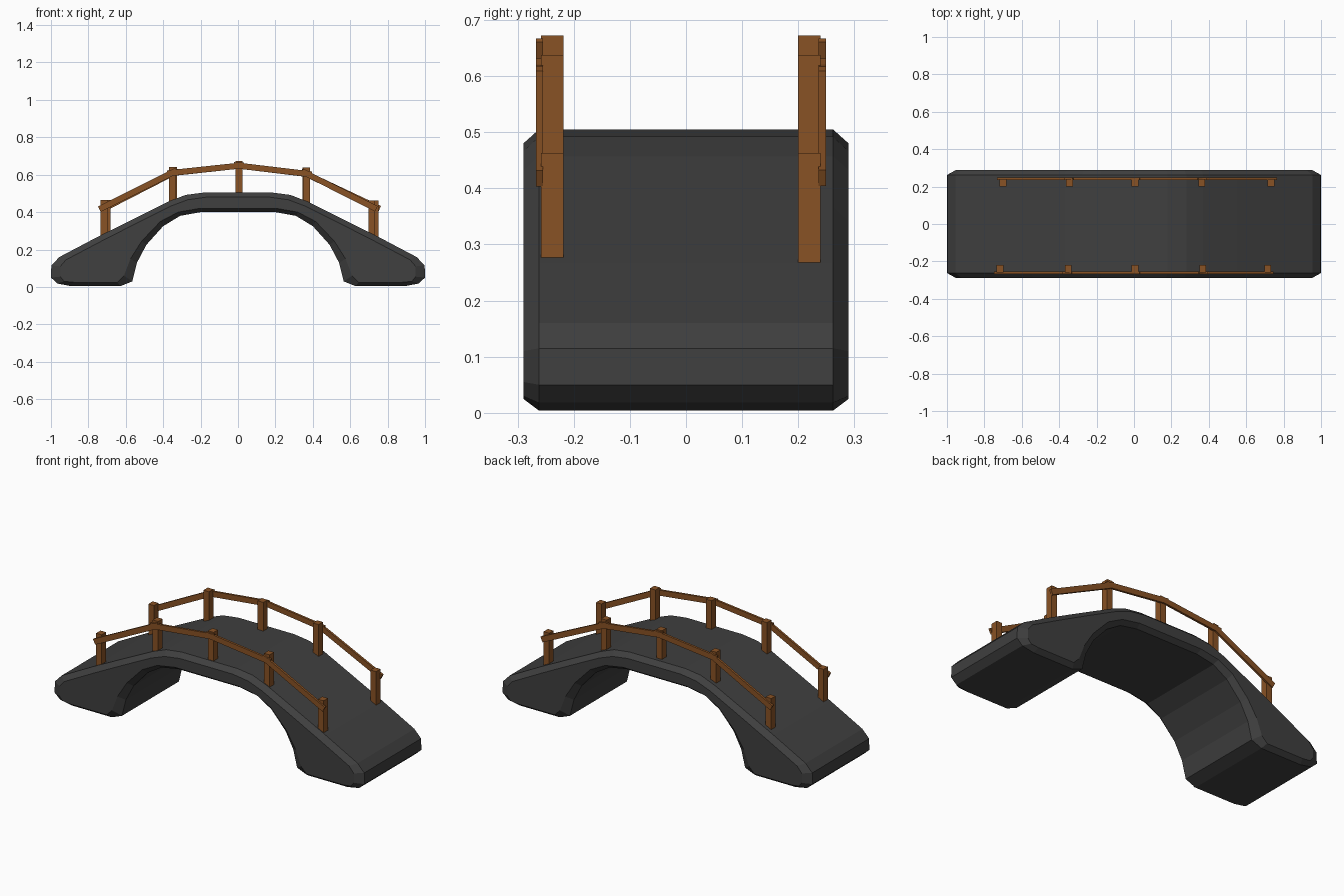
import bpy, bmesh, math
from mathutils import Vector

if "Cube" in bpy.data.objects:
    bpy.data.objects.remove(bpy.data.objects["Cube"])


def material(name, rgb):
    m = bpy.data.materials.new(name)
    m.diffuse_color = (*rgb, 1)
    m.use_nodes = True
    m.node_tree.nodes["Principled BSDF"].inputs["Base Color"].default_value = m.diffuse_color
    return m


stone = material("dark_stone", (0.05, 0.05, 0.05))
wood = material("brown_wood", (0.25, 0.085, 0.018))


def add_object(name, bm, mat):
    bmesh.ops.recalc_face_normals(bm, faces=bm.faces)
    mesh = bpy.data.meshes.new(name)
    bm.to_mesh(mesh)
    bm.free()
    mesh.materials.append(mat)
    obj = bpy.data.objects.new(name, mesh)
    bpy.context.collection.objects.link(obj)
    return obj


# Arch half profile: outline x, z, then the chamfered side-face outline x, z
HALF = [
    (0.18, 0.505, 0.17, 0.48), (0.28, 0.492, 0.27, 0.466),
    (0.37, 0.457, 0.36, 0.432), (0.55, 0.368, 0.54, 0.342),
    (0.75, 0.268, 0.73, 0.245), (0.955, 0.16, 0.92, 0.145),
    (0.998, 0.115, 0.95, 0.11), (1.0, 0.05, 0.95, 0.055),
    (0.965, 0.018, 0.93, 0.03), (0.89, 0.004, 0.88, 0.025),
    (0.63, 0.004, 0.645, 0.025), (0.565, 0.03, 0.61, 0.06),
    (0.54, 0.13, 0.575, 0.15), (0.49, 0.225, 0.515, 0.245),
    (0.40, 0.325, 0.415, 0.35), (0.31, 0.38, 0.32, 0.40),
    (0.20, 0.40, 0.205, 0.42),
]
profile = HALF + [(-a, b, -c, d) for a, b, c, d in reversed(HALF)]

# Stone arch: four rings across the width, closed at both sides
bm = bmesh.new()
rings = []
for y, k in ((-0.29, 2), (-0.262, 0), (0.262, 0), (0.29, 2)):
    rings.append([bm.verts.new((p[k], y, p[k + 1])) for p in profile])
n = len(profile)
for a, b in zip(rings, rings[1:]):
    for i in range(n):
        j = (i + 1) % n
        bm.faces.new((a[i], a[j], b[j], b[i]))
bm.faces.new(rings[0])
bm.faces.new(rings[-1])
add_object("stone_arch", bm, stone)


def deck_height(x):
    pts = [(0, 0.505)] + [p[:2] for p in HALF[:7]]
    for (x0, z0), (x1, z1) in zip(pts, pts[1:]):
        if x0 <= abs(x) <= x1:
            return z0 + (z1 - z0) * (abs(x) - x0) / (x1 - x0)


def box(name, center, size, tilt=0.0):
    bm = bmesh.new()
    bmesh.ops.create_cube(bm, size=1)
    bmesh.ops.scale(bm, vec=size, verts=bm.verts)
    obj = add_object(name, bm, wood)
    obj.location = center
    obj.rotation_euler.y = tilt


# Railings: posts, then overlapping rail boards on the outer face
POST_TOP = (0.465, 0.64, 0.672, 0.638, 0.463)
RAIL_Z = (0.428, 0.61, 0.648, 0.605, 0.43)
SIDES = {
    "front": (-0.238, -0.261, (-0.717, -0.352, 0.005, 0.367, 0.715)),
    "back": (0.22, 0.243, (-0.70, -0.345, 0.005, 0.362, 0.733)),
}
for side, (post_y, rail_y, xs) in SIDES.items():
    for i, (x, top) in enumerate(zip(xs, POST_TOP)):
        bottom = deck_height(x) - 0.03
        box(f"{side}_post_{i + 1}", (x, post_y, (top + bottom) / 2),
            (0.036, 0.04, top - bottom))
    for i in range(4):
        a = Vector((xs[i], rail_y, RAIL_Z[i]))
        b = Vector((xs[i + 1], rail_y, RAIL_Z[i + 1]))
        d = b - a
        box(f"{side}_rail_{i + 1}", (a + b) / 2,
            (d.length + 0.055, 0.013, 0.032), -math.atan2(d.z, d.x))
